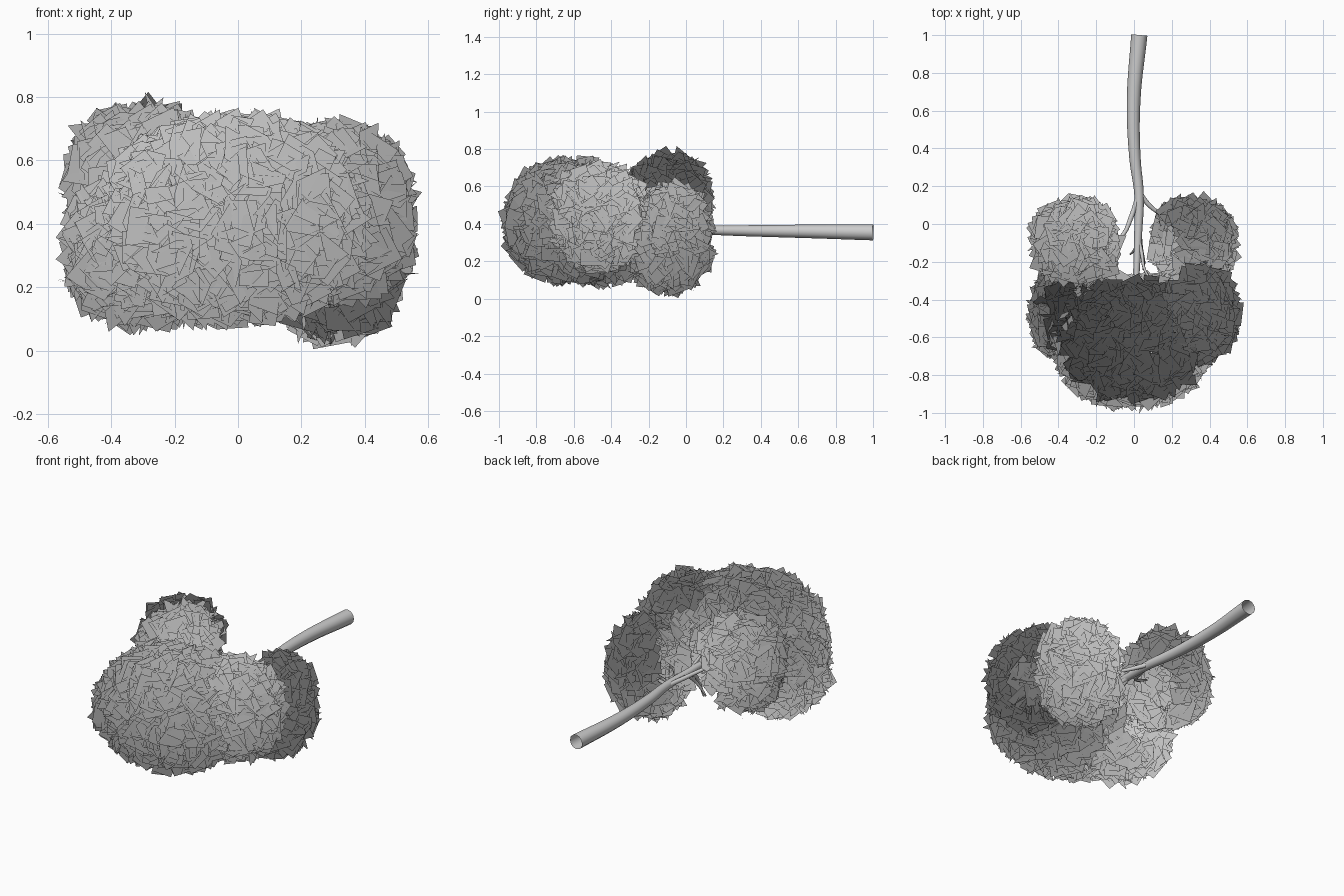
import bpy, math, random
from mathutils import Vector

if "Cube" in bpy.data.objects:
    bpy.data.objects.remove(bpy.data.objects["Cube"])
random.seed(4)

# Tapered open tubes for trunk and branches: (x, y, z, radius) points
def tube(name, pts, sides):
    cu = bpy.data.curves.new(name, 'CURVE')
    cu.dimensions = '3D'
    cu.bevel_depth = 1.0
    cu.bevel_resolution = sides
    cu.resolution_u = 5
    sp = cu.splines.new('BEZIER')
    sp.bezier_points.add(len(pts) - 1)
    for b, p in zip(sp.bezier_points, pts):
        b.co, b.radius = p[:3], p[3]
        b.handle_left_type = b.handle_right_type = 'AUTO'
    sp.use_smooth = True
    bpy.context.collection.objects.link(bpy.data.objects.new(name, cu))

tube("trunk", [(.028, 1, .355, .043), (-.002, .65, .36, .036), (.005, .35, .363, .03),
               (.027, .15, .366, .025), (.022, -.05, .372, .021), (.012, -.27, .385, .017)], 4)
branches = [
    [(.025, .16, .366, .014), (-.01, .05, .38, .013), (-.07, -.07, .41, .010), (-.2, -.13, .48, .005)],
    [(.025, .17, .366, .014), (.08, .1, .35, .012), (.14, .05, .33, .009), (.25, -.05, .3, .005)],
    [(.025, 0, .37, .014), (.035, -.12, .33, .012), (.05, -.2, .24, .010), (.05, -.24, .15, .005)],
    [(.02, -.06, .37, .012), (.04, -.15, .39, .010), (.06, -.25, .42, .007), (.18, -.4, .46, .004)],
    [(.02, -.02, .37, .012), (.02, -.1, .31, .010), (.0, -.14, .25, .008), (-.02, -.16, .2, .004)],
]
for i, b in enumerate(branches):
    tube(f"branch_{i + 1}", b, 2)

# Foliage clumps: name, centre, radii, leaf count, outward direction from the crown's middle, open-side limit
clumps = [
    ("foliage_front", (-.01, -.61, .415), (.375, .325, .295), 1050, (.12, -1, -.12), -.9),
    ("foliage_left", (-.305, -.46, .315), (.215, .235, .205), 520, (-.4, -.85, -.2), -.6),
    ("foliage_right", (.305, -.46, .435), (.215, .235, .25), 560, (.55, -.8, .05), -.6),
    ("foliage_back_left", (-.30, -.095, .505), (.205, .195, .24), 480, (-.8, -.1, .6), -.55),
    ("foliage_back_right", (.305, -.09, .325), (.195, .19, .26), 480, (.85, .05, -.4), -.6),
]

def inside(p, clump):
    c, r = clump[1:3]
    return sum(((p[k] - c[k]) / r[k]) ** 2 for k in range(3)) < .65

for clump in clumps:
    name, c, r, count, out, limit = clump
    out = Vector(out).normalized()
    verts, faces, normals = [], [], []
    for i in range(count):
        # even spread over a slightly boxy ellipsoid
        z = 1 - 2 * (i + .5) / count
        a = i * 2.39996 + random.uniform(-.2, .2)
        s = math.sqrt(1 - z * z)
        u = Vector((s * math.cos(a), s * math.sin(a), z))
        boxy = sum(abs(k) ** 2.5 for k in u) ** (-1 / 2.5)
        p = Vector([c[k] + u[k] * boxy * r[k] * random.uniform(.9, 1.0) for k in range(3)])
        # the side turned to the trunk is open
        if u.dot(out) < limit or any(inside(p, o) for o in clumps if o is not clump):
            continue
        # randomly turned leaf card, wound outward
        n = Vector([random.gauss(0, 1) for _ in range(3)]).normalized()
        n = (n if n.dot(u) > 0 else -n) + u * .35
        n.normalize()
        e = n.orthogonal().normalized()
        f = n.cross(e)
        spin = random.uniform(0, math.tau)
        e, f = e * math.cos(spin) + f * math.sin(spin), f * math.cos(spin) - e * math.sin(spin)
        e *= random.uniform(.042, .066)
        f *= random.uniform(.042, .066)
        k = len(verts)
        verts += [p - e - f, p + e - f, p + e + f, p - e + f]
        faces.append((k, k + 1, k + 2, k + 3))
        normals += [(out + u * .3).normalized()] * 4
    me = bpy.data.meshes.new(name)
    me.from_pydata(verts, [], faces)
    me.shade_smooth()
    # soft clump-wide shading across the leaf cards
    me.normals_split_custom_set_from_vertices(normals)
    bpy.context.collection.objects.link(bpy.data.objects.new(name, me))
